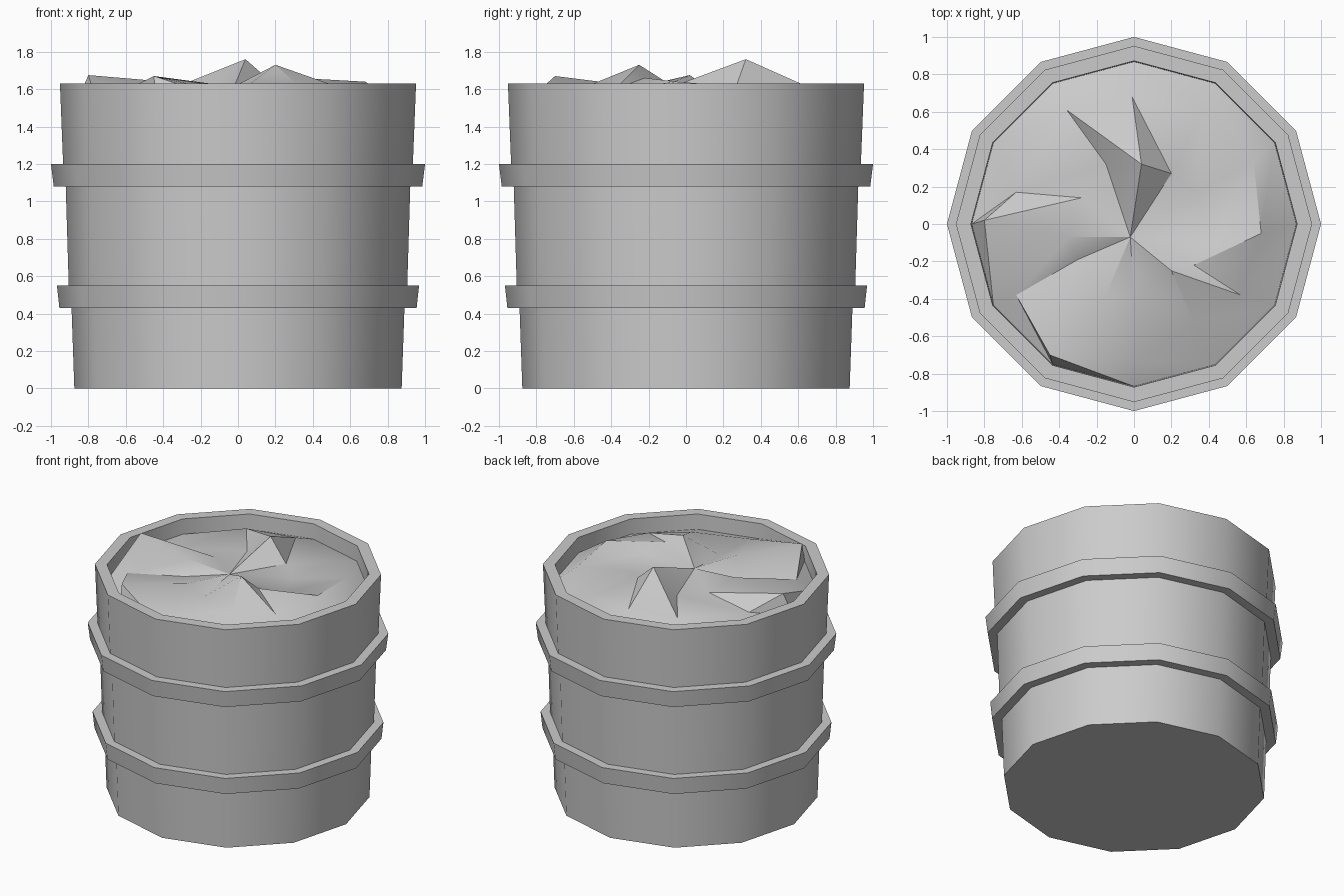
import bpy
from math import cos, sin, radians

if "Cube" in bpy.data.objects:
    bpy.data.objects.remove(bpy.data.objects["Cube"])

N = 12


def circle(r, z):
    return [(r * cos(radians(30 * i)), r * sin(radians(30 * i)), z) for i in range(N)]


def loft(name, rings, angle, cap=False, centre=None):
    """Skin a stack of 12-point rings; optionally cap or fan the first ring."""
    verts = [v for ring in rings for v in ring]
    faces = []
    for k in range(len(rings) - 1):
        a, b = k * N, (k + 1) * N
        for i in range(N):
            j = (i + 1) % N
            if centre:
                faces += [(a + i, b + i, b + j), (a + i, b + j, a + j)]
            else:
                faces.append((a + i, a + j, b + j, b + i))
    if cap:
        faces.append(tuple(reversed(range(N))))
    if centre:
        verts.append(centre)
        faces += [(len(verts) - 1, i, (i + 1) % N) for i in range(N)]
    mesh = bpy.data.meshes.new(name)
    mesh.from_pydata(verts, [], faces)
    mesh.shade_smooth()
    mesh.set_sharp_from_angle(angle=radians(angle))
    obj = bpy.data.objects.new(name, mesh)
    bpy.context.collection.objects.link(obj)
    return obj


# Barrel wall with two raised hoops, rim and inner wall
profile = [(0.875, 0), (0.89, 0.43), (0.955, 0.43), (0.968, 0.55), (0.905, 0.55),
           (0.921, 1.08), (0.985, 1.08), (1.0, 1.2), (0.935, 1.2),
           (0.952, 1.63), (0.872, 1.63), (0.866, 1.45)]
loft("barrel", [circle(r, z) for r, z in profile], 40, cap=True)

# Crumpled heap of contents: inner ring, middle ring, edge against the wall
inner = [(0.42, -0.08, 1.60), (0.33, 0.17, 1.59), (0.20, 0.27, 1.62),
         (0.04, 0.32, 1.76), (-0.15, 0.32, 1.60), (-0.28, 0.14, 1.59),
         (-0.35, -0.07, 1.637), (-0.30, -0.19, 1.57), (-0.15, -0.38, 1.63),
         (0.0, -0.40, 1.58), (0.20, -0.25, 1.73), (0.32, -0.22, 1.66)]
middle = [(0.68, -0.05, 1.64), (0.64, 0.33, 1.61), (0.36, 0.60, 1.56),
          (-0.01, 0.68, 1.60), (-0.36, 0.61, 1.60), (-0.63, 0.17, 1.55),
          (-0.80, 0.02, 1.675), (-0.63, -0.38, 1.58), (-0.45, -0.70, 1.67),
          (0.0, -0.74, 1.57), (0.32, -0.52, 1.62), (0.57, -0.38, 1.60)]
loft("contents", [inner, middle, circle(0.868, 1.52)], 30, centre=(-0.02, -0.07, 1.615))
